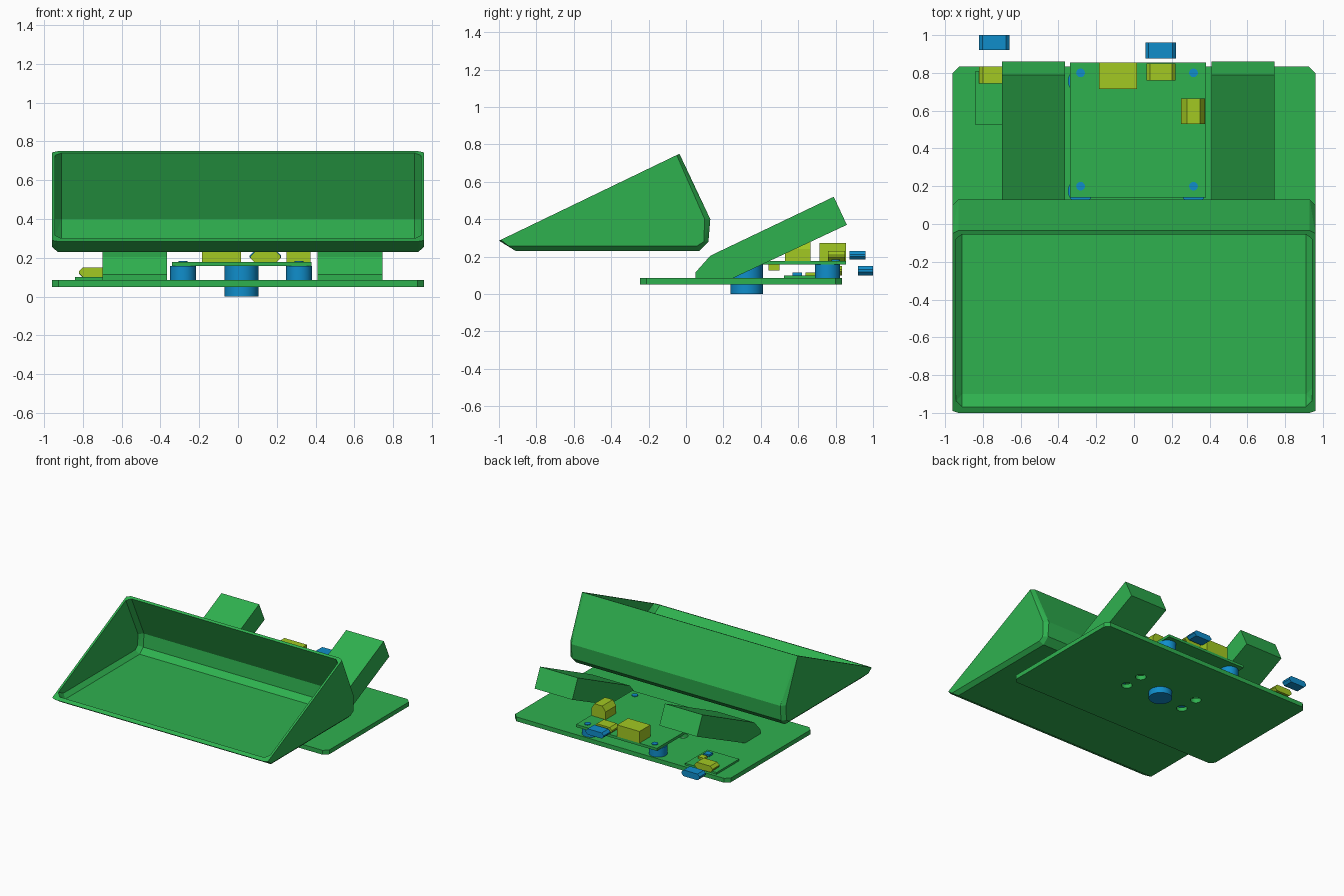
import bpy, bmesh

if "Cube" in bpy.data.objects:
    bpy.data.objects.remove(bpy.data.objects["Cube"])


def material(name, rgb):
    m = bpy.data.materials.new(name)
    m.use_nodes = True
    m.diffuse_color = (*rgb, 1)
    m.node_tree.nodes["Principled BSDF"].inputs["Base Color"].default_value = (*rgb, 1)
    return m


GREEN = material("green", (0.028, 0.44, 0.078))
BLUE = material("blue", (0.005, 0.27, 0.60))
YELLOW = material("yellow", (0.36, 0.58, 0.016))


def add(name, bm, mat):
    bmesh.ops.recalc_face_normals(bm, faces=bm.faces[:])
    mesh = bpy.data.meshes.new(name)
    bm.to_mesh(mesh)
    bm.free()
    mesh.materials.append(mat)
    obj = bpy.data.objects.new(name, mesh)
    bpy.context.collection.objects.link(obj)
    return obj


def hull(name, points, mat):
    """Convex solid around the points."""
    bm = bmesh.new()
    for p in points:
        bm.verts.new(p)
    res = bmesh.ops.convex_hull(bm, input=bm.verts[:])
    loose = {v for v in res["geom_interior"] + res["geom_unused"]
             if isinstance(v, bmesh.types.BMVert)}
    bmesh.ops.delete(bm, geom=list(loose), context="VERTS")
    bmesh.ops.dissolve_limit(bm, angle_limit=0.01, verts=bm.verts[:], edges=bm.edges[:])
    return add(name, bm, mat)


def box(name, x, y, z, mat):
    return hull(name, [(a, b, c) for a in x for b in y for c in z], mat)


def chamfered(name, x, y, z, cut, axis, mat):
    """Box with its four edges along one axis cut off."""
    spans = [x, y, z]
    u, v = [i for i in range(3) if i != axis]
    pts = []
    for end in spans[axis]:
        for su in (0, 1):
            for sv in (0, 1):
                for du, dv in ((cut, 0), (0, cut)):
                    p = [0, 0, 0]
                    p[axis] = end
                    p[u] = spans[u][su] + (du if su == 0 else -du)
                    p[v] = spans[v][sv] + (dv if sv == 0 else -dv)
                    pts.append(p)
    return hull(name, pts, mat)


def cylinder(name, x, y, r, z, mat):
    bm = bmesh.new()
    bmesh.ops.create_cone(bm, cap_ends=True, segments=32, radius1=r, radius2=r,
                          depth=z[1] - z[0])
    bmesh.ops.translate(bm, verts=bm.verts[:], vec=(x, y, (z[0] + z[1]) / 2))
    for f in bm.faces:
        f.smooth = len(f.verts) == 4
    obj = add(name, bm, mat)
    for e in obj.data.edges:
        a, b = (obj.data.vertices[i].co.z for i in e.vertices)
        e.use_edge_sharp = abs(a - b) < 1e-5
    return obj


def subtract(obj, cutter):
    mod = obj.modifiers.new("cut", "BOOLEAN")
    mod.operation = "DIFFERENCE"
    mod.solver = "EXACT"
    mod.object = cutter
    cutter.hide_render = True
    cutter.hide_set(True)
    cutter.display_type = "WIRE"


def rings(*sections):
    """Mirrored cross-sections: pairs of half width and (y, z) profile."""
    return [(s * w, y, z) for w, prof in sections for s in (-1, 1) for y, z in prof]


# Scoop: chamfered shell, open along its sloping front
outer_mid = [(-1, 0.285), (-0.035, 0.75), (0.13, 0.40), (0.12, 0.28), (0.07, 0.23), (-0.91, 0.23)]
outer_end = [(-0.99, 0.29), (-0.05, 0.743), (0.10, 0.40), (0.095, 0.28), (0.06, 0.258), (-0.95, 0.258)]
inner_mid = [(-1.01, 0.36), (-0.975, 0.305), (-0.90, 0.255), (0.05, 0.255), (0.095, 0.295),
             (0.105, 0.40), (-0.055, 0.742), (-0.09, 0.80)]
inner_end = [(-1.0, 0.36), (-0.94, 0.318), (-0.87, 0.285), (0.04, 0.285), (0.07, 0.31),
             (0.075, 0.40), (-0.085, 0.74), (-0.11, 0.79)]
scoop = hull("scoop", rings((0.93, outer_mid), (0.96, outer_end)), GREEN)
subtract(scoop, hull("scoop_cavity", rings((0.91, inner_mid), (0.943, inner_end)), GREEN))

# Base plate with four sight holes
plate = chamfered("base_plate", (-0.96, 0.96), (-0.245, 0.835), (0.05, 0.085), 0.035, 2, GREEN)
for x in (-0.255, 0.275):
    for y in (0.245, 0.405):
        subtract(plate, cylinder("plate_hole", x, y, 0.04, (0, 0.12), GREEN))

# Sloping arms
arm = [(0.05, 0.08), (0.05, 0.115), (0.13, 0.205), (0.79, 0.52), (0.86, 0.37), (0.24, 0.08)]
for name, xs in (("right_arm", (-0.70, -0.365)), ("left_arm", (0.41, 0.745))):
    hull(name, [(x, y, z) for x in xs for y, z in arm], GREEN)

# Central hub
cylinder("hub", 0.018, 0.325, 0.087, (0, 0.16), BLUE)

# Main board on pegged standoffs
box("main_board", (-0.34, 0.38), (0.14, 0.855), (0.157, 0.178), GREEN)
for x in (-0.283, 0.315):
    for y, peg_y in ((0.175, 0.20), (0.757, 0.80)):
        cylinder("standoff", x, y, 0.067, (0.08, 0.157), BLUE)
        cylinder("peg", x, peg_y, 0.023, (0.15, 0.184), BLUE)

# Main board components
box("large_socket", (-0.185, 0.015), (0.715, 0.855), (0.178, 0.272), YELLOW)
chamfered("board_socket", (0.065, 0.22), (0.76, 0.85), (0.178, 0.23), 0.02, 1, YELLOW)
chamfered("board_plug", (0.06, 0.222), (0.875, 0.96), (0.184, 0.23), 0.018, 1, BLUE)
hull("capacitor", [(x, y, z) for y in (0.53, 0.665) for x, z in
                   ((0.25, 0.178), (0.25, 0.24), (0.28, 0.28), (0.35, 0.28), (0.375, 0.24), (0.375, 0.178))],
     YELLOW)
box("underside_chip", (-0.03, 0.07), (0.44, 0.50), (0.125, 0.157), YELLOW)

# Small side board with its socket, plug and chips
box("side_board", (-0.84, -0.56), (0.525, 0.81), (0.083, 0.10), GREEN)
chamfered("side_socket", (-0.82, -0.66), (0.745, 0.835), (0.10, 0.15), 0.02, 1, YELLOW)
chamfered("side_plug", (-0.82, -0.66), (0.92, 1.0), (0.10, 0.15), 0.018, 1, BLUE)
box("side_chip", (-0.64, -0.59), (0.64, 0.69), (0.10, 0.115), YELLOW)
box("side_button", (-0.64, -0.59), (0.57, 0.62), (0.10, 0.115), BLUE)
